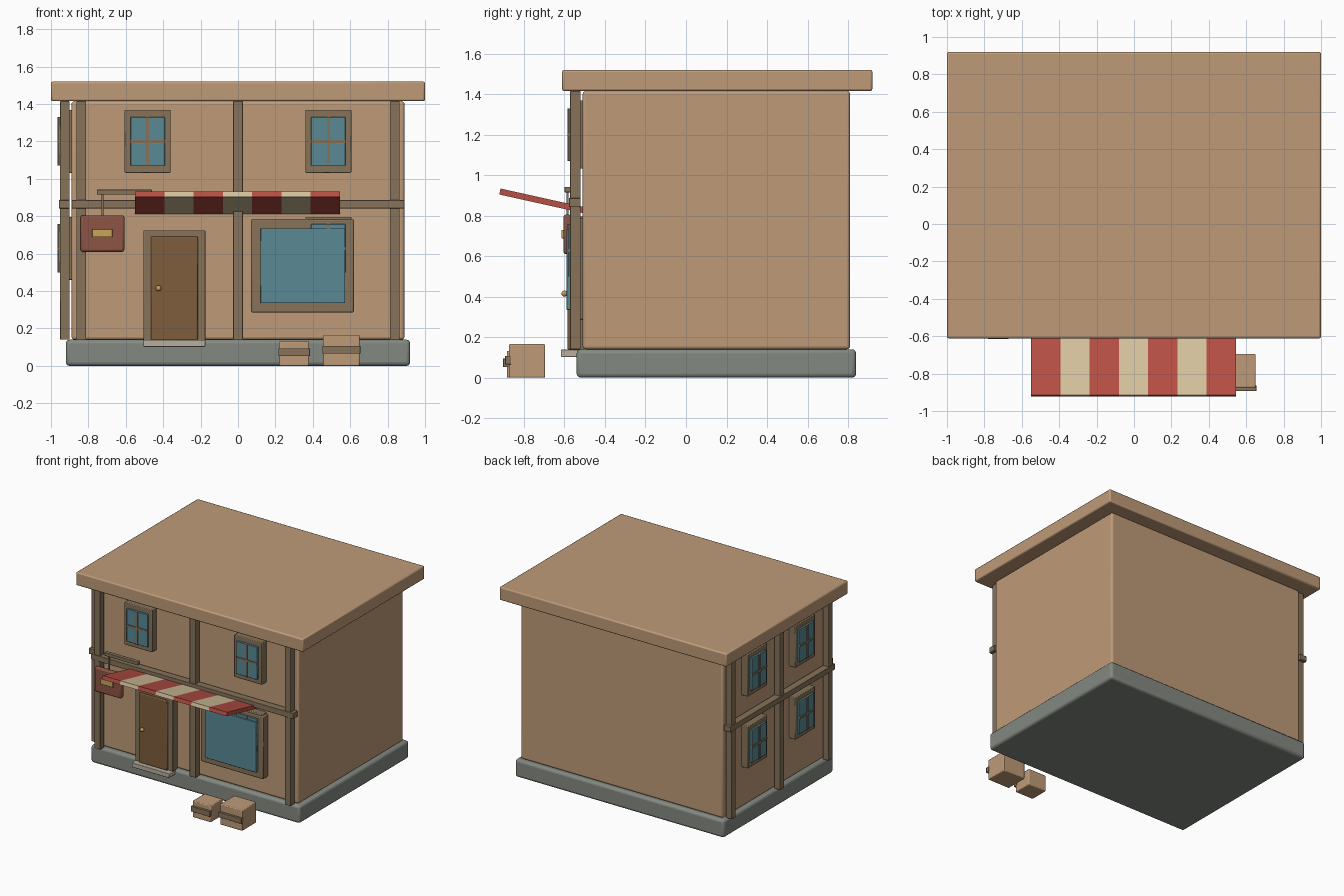
import bpy, math
from mathutils import Vector

if "Cube" in bpy.data.objects:
    bpy.data.objects.remove(bpy.data.objects["Cube"])


def material(name, color):
    m = bpy.data.materials.new(name)
    m.diffuse_color = (*color, 1)
    m.use_nodes = True
    m.node_tree.nodes["Principled BSDF"].inputs["Base Color"].default_value = m.diffuse_color
    return m


PLASTER = material("plaster", (0.52, 0.33, 0.19))
TIMBER = material("timber", (0.24, 0.17, 0.10))
STONE = material("stone", (0.23, 0.25, 0.22))
GLASS = material("glass", (0.10, 0.25, 0.30))
WOOD = material("door_wood", (0.21, 0.11, 0.045))
RED = material("red_cloth", (0.48, 0.08, 0.06))
CREAM = material("cream_cloth", (0.68, 0.56, 0.35))
SIGN = material("sign_paint", (0.27, 0.09, 0.06))
BRASS = material("brass", (0.58, 0.38, 0.10))
STEP = material("pale_stone", (0.48, 0.43, 0.34))


def box(name, x, y, z, mat, bevel=0.0, segments=2):
    """Box from (min, max) ranges on each axis."""
    bpy.ops.mesh.primitive_cube_add(size=1)
    ob = bpy.context.object
    ob.name = name
    lo, hi = Vector((min(x), min(y), min(z))), Vector((max(x), max(y), max(z)))
    for v in ob.data.vertices:
        v.co = Vector(v.co[i] * (hi - lo)[i] for i in range(3))
    ob.location = (lo + hi) / 2
    ob.data.materials.append(mat)
    if bevel:
        mod = ob.modifiers.new("soft_edges", "BEVEL")
        mod.width, mod.segments = bevel, segments
        bpy.ops.object.shade_smooth_by_angle(angle=math.radians(35))
    return ob


def wall_box(side, name, u, d, z, mat, bevel=0.0):
    """Box on a wall: u along the wall from its middle, d out from its face."""
    if side == "front":
        return box("front_" + name, u, (-0.51 - d[0], -0.51 - d[1]), z, mat, bevel)
    return box("left_" + name, (-0.89 - d[0], -0.89 - d[1]),
               (0.15 + u[0], 0.15 + u[1]), z, mat, bevel)


def window(side, u, z):
    wall_box(side, "window_frame", (u - 0.123, u + 0.123), (-0.01, 0.055),
             (z - 0.168, z + 0.168), TIMBER, 0.005)
    wall_box(side, "window_glass", (u - 0.092, u + 0.092), (0.03, 0.07),
             (z - 0.13, z + 0.13), GLASS, 0.003)
    wall_box(side, "window_upright", (u - 0.008, u + 0.008), (0.03, 0.076),
             (z - 0.13, z + 0.13), TIMBER)
    wall_box(side, "window_crossbar", (u - 0.092, u + 0.092), (0.03, 0.076),
             (z - 0.008, z + 0.008), TIMBER)


# Main masses
box("foundation", (-0.92, 0.92), (-0.54, 0.84), (0, 0.14), STONE, 0.02, 3)
box("body", (-0.89, 0.89), (-0.51, 0.81), (0.14, 1.415), PLASTER, 0.015, 3)
box("roof_slab", (-1, 1), (-0.612, 0.92), (1.415, 1.52), PLASTER, 0.01)

# Timber framing on the front and left walls
for side, half, post in (("front", 0.89, 0.838), ("left", 0.66, 0.61)):
    for u in (-post, 0, post):
        wall_box(side, "post", (u - 0.026, u + 0.026), (0.01, 0.062),
                 (0.14, 1.415), TIMBER, 0.003)
    wall_box(side, "beam", (-half, half), (0.01, 0.068), (0.842, 0.887), TIMBER, 0.003)

# Small windows
for x, z in ((-0.483, 1.2), (0.483, 1.2), (0.483, 0.628)):
    window("front", x, z)
for u in (-0.3, 0.3):
    for z in (0.628, 1.2):
        window("left", u, z)

# Shop window
wall_box("front", "shop_window_frame", (0.07, 0.62), (-0.01, 0.06), (0.285, 0.785), TIMBER, 0.008)
wall_box("front", "shop_window_glass", (0.12, 0.573), (0.03, 0.08), (0.335, 0.735), GLASS, 0.003)

# Door, knob and step
wall_box("front", "door_frame", (-0.505, -0.175), (-0.01, 0.06), (0.135, 0.725), TIMBER, 0.004)
wall_box("front", "door", (-0.465, -0.215), (0.03, 0.075), (0.138, 0.692), WOOD, 0.006)
box("doorstep", (-0.505, -0.175), (-0.617, -0.53), (0.102, 0.138), STEP, 0.004)
bpy.ops.mesh.primitive_uv_sphere_add(segments=16, ring_count=8, radius=0.015,
                                     location=(-0.425, -0.6, 0.415))
knob = bpy.context.object
knob.name = "door_knob"
knob.data.materials.append(BRASS)
bpy.ops.object.shade_smooth()

# Striped awning, tilted up away from the wall
tilt = math.radians(12.5)
length, thick, stripe = 0.43, 0.03, 1.095 / 7
mid_y = -0.922 + length / 2 * math.cos(tilt) + thick / 2 * math.sin(tilt)
mid_z = 0.904 - length / 2 * math.sin(tilt) + thick / 2 * math.cos(tilt)
for i in range(7):
    x = -0.55 + i * stripe
    ob = box("awning_stripe", (x, x + stripe), (mid_y - length / 2, mid_y + length / 2),
             (mid_z - thick / 2, mid_z + thick / 2), CREAM if i % 2 else RED)
    ob.rotation_euler.x = -tilt

# Hanging sign
box("sign_bracket", (-0.755, -0.46), (-0.6, -0.57), (0.915, 0.942), TIMBER, 0.003)
box("sign_rod", (-0.731, -0.72), (-0.59, -0.579), (0.8, 0.92), TIMBER)
box("sign_board", (-0.842, -0.607), (-0.605, -0.565), (0.61, 0.805), SIGN, 0.012)
box("sign_plate", (-0.78, -0.672), (-0.615, -0.6), (0.688, 0.73), BRASS, 0.002)

# Crates with a slat across the front
for x0, x1, y0, size_y, h, slat in ((0.22, 0.38, -0.885, 0.15, 0.132, 0.073),
                                    (0.455, 0.65, -0.875, 0.18, 0.165, 0.086)):
    box("crate", (x0, x1), (y0, y0 + size_y), (0, h), PLASTER, 0.006)
    box("crate_slat", (x0 - 0.004, x1 + 0.004), (y0 - 0.018, y0 + 0.012),
        (slat - 0.021, slat + 0.021), TIMBER, 0.002)
